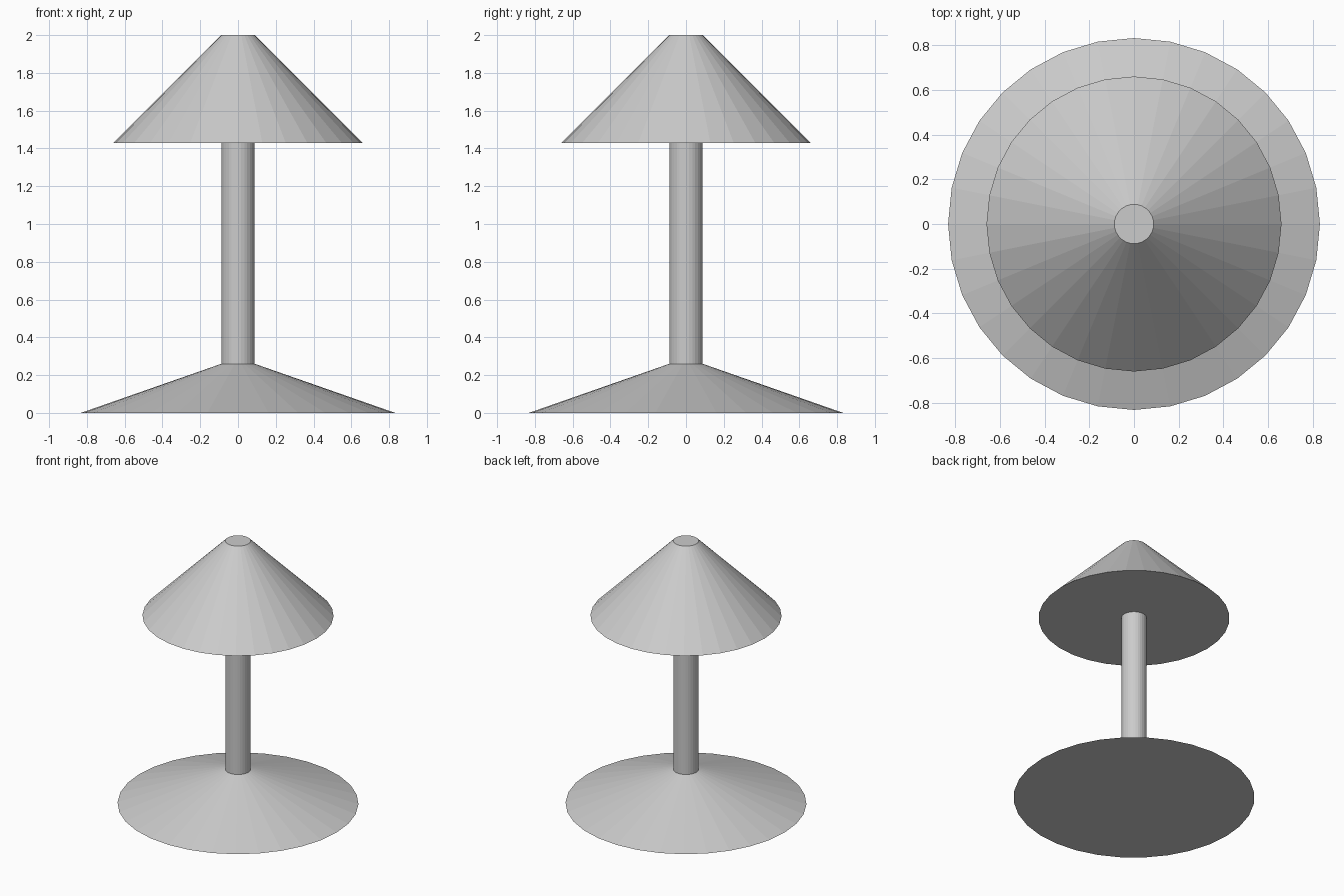
import bpy

if "Cube" in bpy.data.objects:
    bpy.data.objects.remove(bpy.data.objects["Cube"])

SIDES = 32
STEM_R = 0.088
BASE_TOP, SHADE_BOTTOM, TOP = 0.26, 1.43, 2.0


def tapered(name, r_bottom, r_top, z0, z1):
    """Closed, flat-faced round part running from z0 to z1."""
    bpy.ops.mesh.primitive_cone_add(vertices=SIDES, radius1=r_bottom, radius2=r_top,
                                    depth=z1 - z0, location=(0, 0, (z0 + z1) / 2))
    bpy.context.object.name = name


# Wide shallow foot
tapered("base", 0.832, STEM_R, 0, BASE_TOP)
# Straight post between foot and shade
tapered("stem", STEM_R, STEM_R, BASE_TOP, SHADE_BOTTOM)
# Solid conical shade with a flat tip
tapered("shade", 0.66, STEM_R, SHADE_BOTTOM, TOP)
